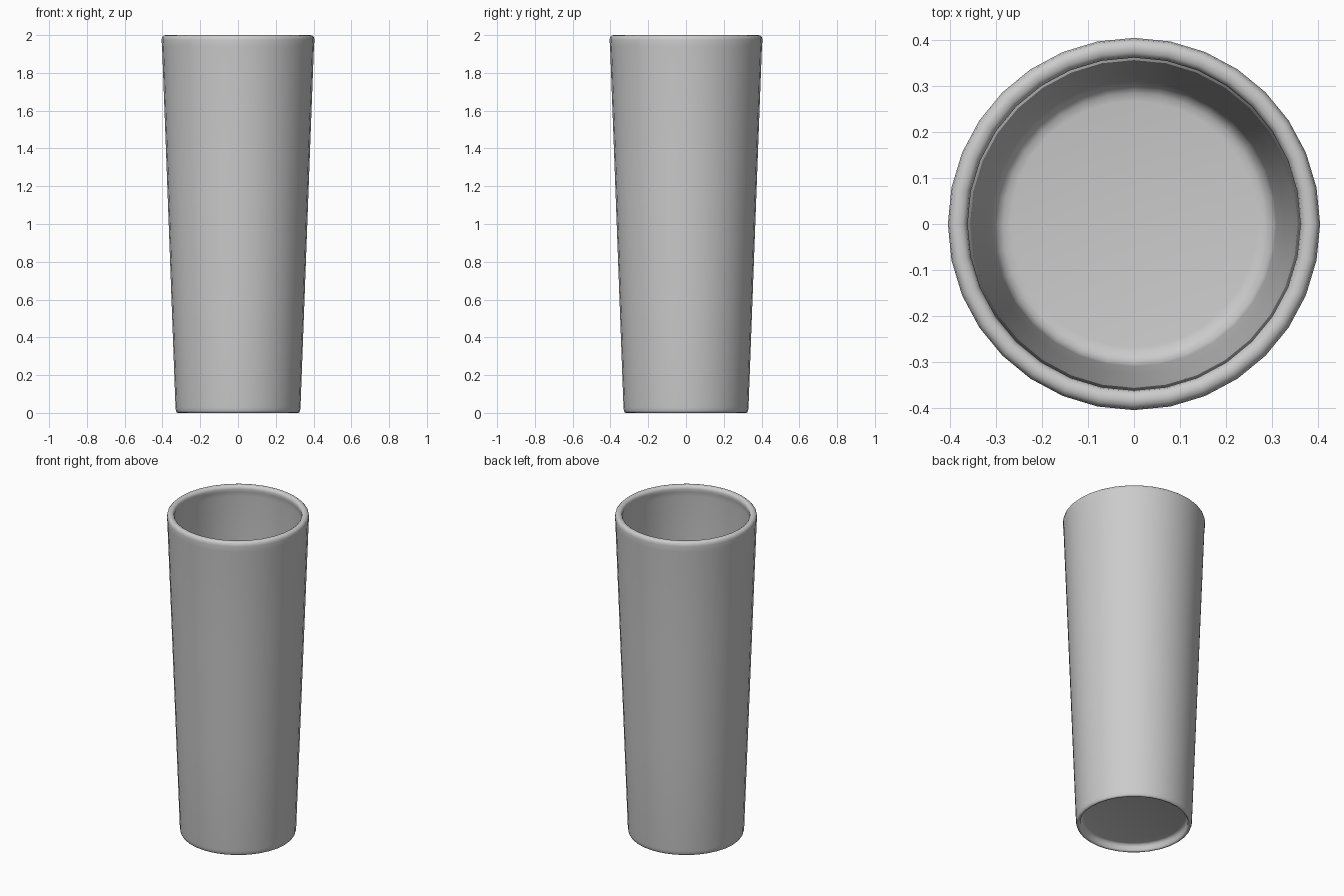
import bpy, bmesh
from math import cos, sin, pi

if "Cube" in bpy.data.objects:
    bpy.data.objects.remove(bpy.data.objects["Cube"])

SEGMENTS = 32

# Cross-section (radius, height): underside centre, foot ring, outer wall, lip, inner wall, floor
profile = [
    (0.0, 0.042), (0.285, 0.042), (0.297, 0.038), (0.304, 0.026),
    (0.307, 0.010), (0.312, 0.002), (0.318, 0.0), (0.325, 0.003), (0.329, 0.012), (0.331, 0.03),
    (0.354, 0.65), (0.378, 1.30), (0.402, 1.94),
    (0.405, 1.975), (0.402, 1.99), (0.394, 1.998), (0.384, 2.0),
    (0.373, 1.998), (0.365, 1.991), (0.362, 1.978), (0.366, 1.96), (0.371, 1.93),
    (0.349, 1.30), (0.327, 0.65), (0.310, 0.13),
    (0.307, 0.105), (0.298, 0.087), (0.285, 0.078), (0.268, 0.075), (0.0, 0.075),
]


def lathe(name, points, segments):
    """Revolve a profile around the z axis into one smooth mesh."""
    bm = bmesh.new()
    rings = []
    for r, z in points:
        if r == 0:
            rings.append([bm.verts.new((0, 0, z))] * segments)
        else:
            rings.append([bm.verts.new((r * cos(2 * pi * i / segments),
                                        r * sin(2 * pi * i / segments), z))
                          for i in range(segments)])
    for a, b in zip(rings, rings[1:]):
        for i in range(segments):
            j = (i + 1) % segments
            corners = list(dict.fromkeys((a[i], a[j], b[j], b[i])))
            bm.faces.new(corners).smooth = True
    bmesh.ops.recalc_face_normals(bm, faces=bm.faces)
    mesh = bpy.data.meshes.new(name)
    bm.to_mesh(mesh)
    bm.free()
    obj = bpy.data.objects.new(name, mesh)
    bpy.context.collection.objects.link(obj)
    return obj


# Tall tapered drinking cup
lathe("tumbler", profile, SEGMENTS)
